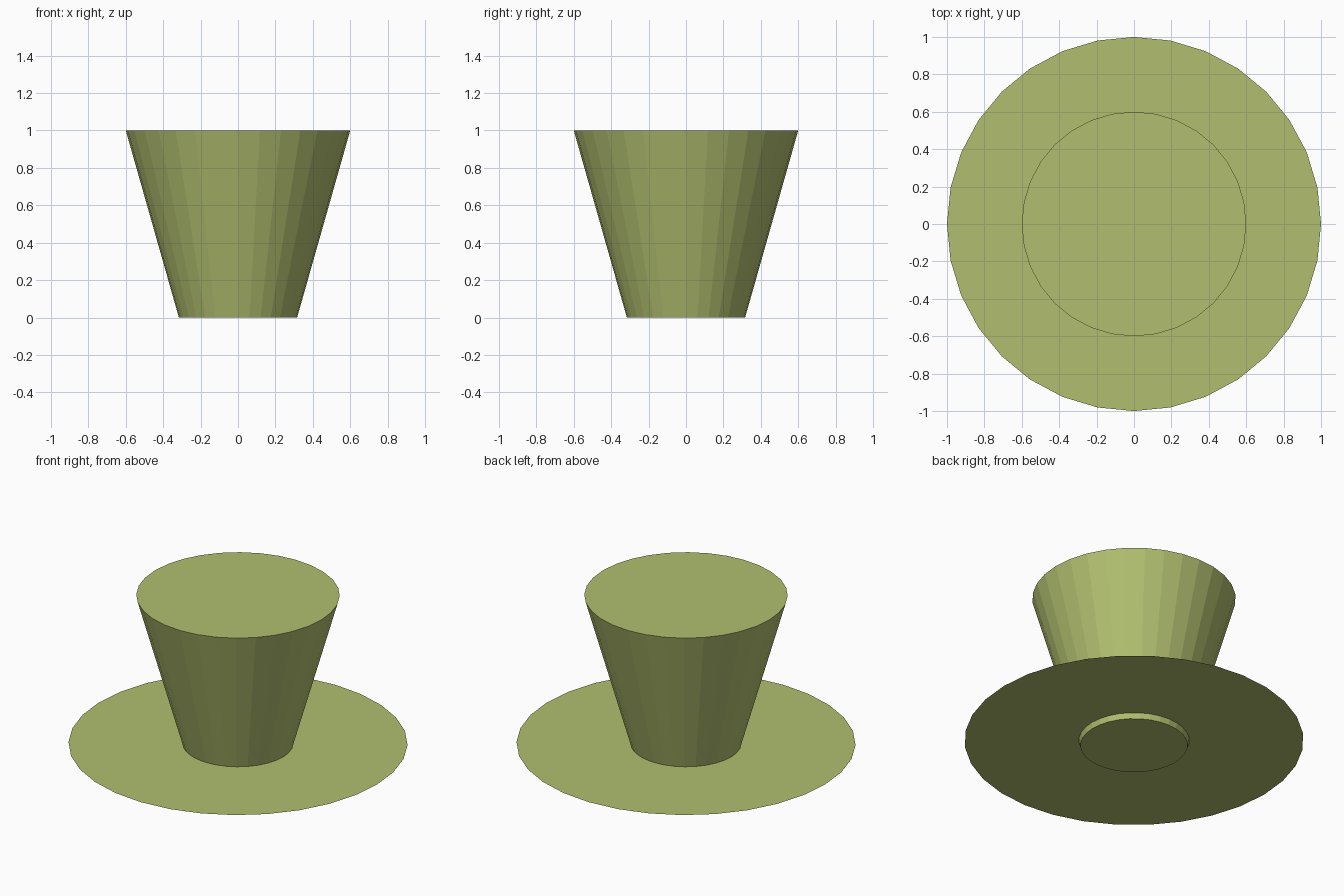
import bpy, bmesh
from mathutils import Matrix

if "Cube" in bpy.data.objects:
    bpy.data.objects.remove(bpy.data.objects["Cube"])

SIDES = 32

olive = bpy.data.materials.new("olive")
olive.diffuse_color = (0.44, 0.52, 0.16, 1)
olive.use_nodes = True
olive.node_tree.nodes["Principled BSDF"].inputs["Base Color"].default_value = olive.diffuse_color


def make_object(name, bm):
    mesh = bpy.data.meshes.new(name)
    bm.to_mesh(mesh)
    bm.free()
    mesh.materials.append(olive)
    obj = bpy.data.objects.new(name, mesh)
    bpy.context.collection.objects.link(obj)
    return obj


# Crown: closed tapered drum, wider at the top
bm = bmesh.new()
bmesh.ops.create_cone(bm, cap_ends=True, segments=SIDES, radius1=0.316,
                      radius2=0.6, depth=1, matrix=Matrix.Translation((0, 0, 0.5)))
make_object("crown", bm)

# Brim: paper-thin disc just above the bottom of the crown
bm = bmesh.new()
bmesh.ops.create_circle(bm, cap_ends=True, segments=SIDES, radius=1,
                        matrix=Matrix.Translation((0, 0, 0.035)))
make_object("brim", bm)
